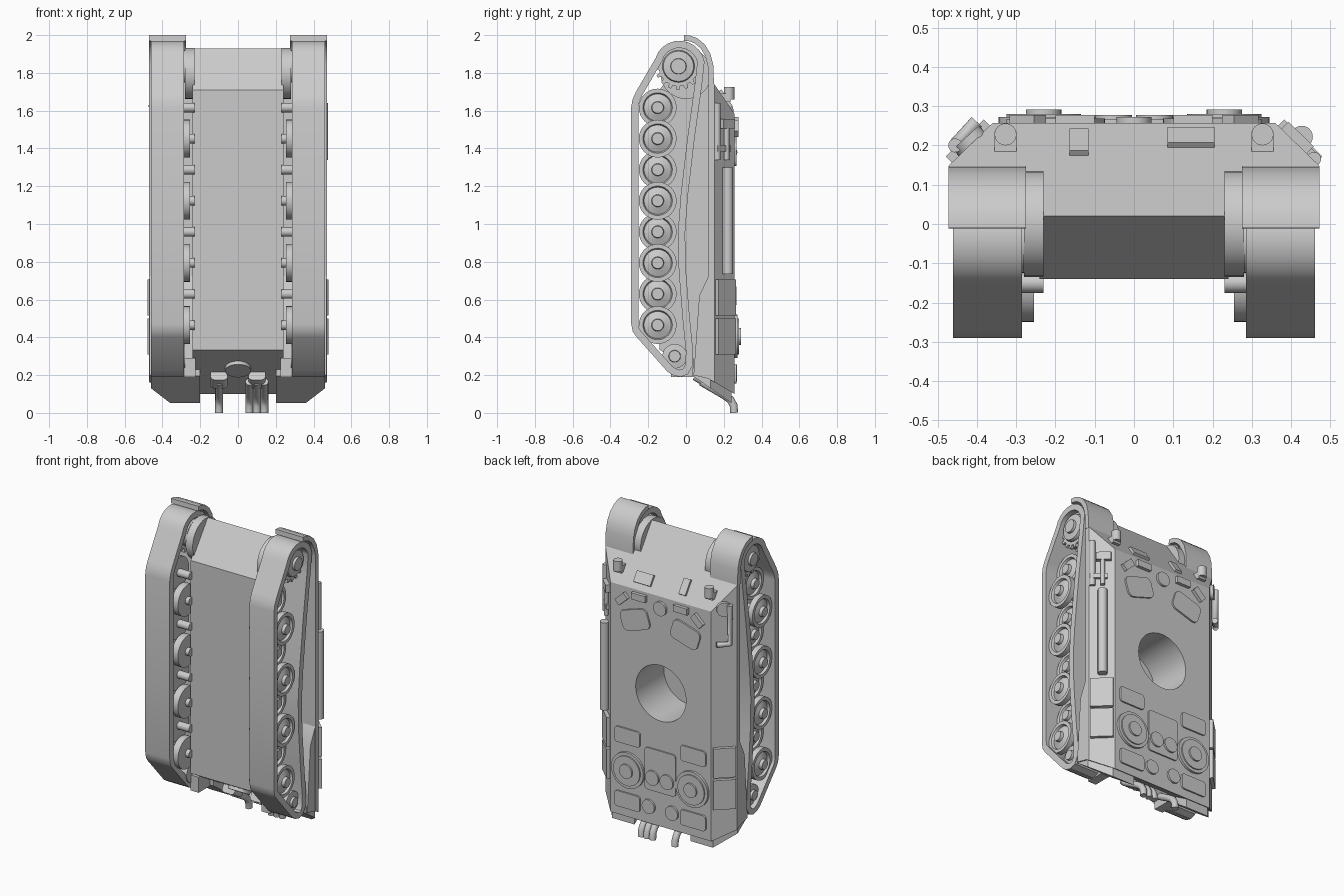
import bpy, bmesh, math
from mathutils import Vector, Matrix

cube = bpy.data.objects.get("Cube")
if cube:
    bpy.data.objects.remove(cube, do_unlink=True)

grey = bpy.data.materials.new("hull_grey")
grey.use_nodes = True
grey.diffuse_color = (0.6, 0.6, 0.6, 1)
grey.node_tree.nodes["Principled BSDF"].inputs["Base Color"].default_value = grey.diffuse_color


def finish(name, bm, smooth=True):
    bmesh.ops.recalc_face_normals(bm, faces=bm.faces)
    mesh = bpy.data.meshes.new(name)
    bm.to_mesh(mesh)
    bm.free()
    mesh.materials.append(grey)
    ob = bpy.data.objects.new(name, mesh)
    bpy.context.collection.objects.link(ob)
    if smooth:
        bpy.ops.object.select_all(action='DESELECT')
        ob.select_set(True)
        bpy.context.view_layer.objects.active = ob
        bpy.ops.object.shade_smooth_by_angle(angle=math.radians(32))
    return ob


def skin(name, loops, closed=False, smooth=True):
    """Bridge equal-length point loops; cap the ends unless closed."""
    bm = bmesh.new()
    rings = [[bm.verts.new(p) for p in lp] for lp in loops]
    pairs = list(zip(rings, rings[1:])) + ([(rings[-1], rings[0])] if closed else [])
    for a, b in pairs:
        for i in range(len(a)):
            j = (i + 1) % len(a)
            bm.faces.new((a[i], a[j], b[j], b[i]))
    if not closed:
        bm.faces.new(rings[0])
        bm.faces.new(rings[-1])
    return finish(name, bm, smooth)


def prism(name, pts, x0, x1):
    return skin(name, [[(x, y, z) for y, z in pts] for x in (x0, x1)])


def slabs(name, rows):
    """Stack of rows (y, x0, x1, z0, z1) going up the hull."""
    return skin(name, [[(a, y, c), (b, y, c), (b, y, d), (a, y, d)] for y, a, b, c, d in rows], smooth=False)


def band(name, pts, x0, x1, t, closed):
    """Strip of thickness t inside a (y, z) path."""
    loops, n = [], len(pts)
    for i, (y, z) in enumerate(pts):
        p = pts[i - 1] if closed or i else pts[0]
        q = pts[(i + 1) % n] if closed or i < n - 1 else pts[-1]
        d = Vector((q[0] - p[0], q[1] - p[1])).normalized()
        yi, zi = y + d.y * t, z - d.x * t
        loops.append([(x0, y, z), (x1, y, z), (x1, yi, zi), (x0, yi, zi)])
    return skin(name, loops, closed)


def lathe(name, y, z, profile, s, seg=32):
    """Turn (radius, x) pairs about an axle along x."""
    return skin(name, [[(s * x, y + r * math.cos(k * math.tau / seg), z + r * math.sin(k * math.tau / seg))
                        for k in range(seg)] for r, x in profile])


def cyl(name, a, b, r, seg=32):
    a, b = Vector(a), Vector(b)
    bm = bmesh.new()
    m = Matrix.Translation((a + b) / 2) @ (b - a).to_track_quat('Z', 'Y').to_matrix().to_4x4()
    bmesh.ops.create_cone(bm, cap_ends=True, segments=seg, radius1=r, radius2=r, depth=(b - a).length, matrix=m)
    return finish(name, bm)


def block(name, at, size, axis='Z', turn=0.0, corner=0.0):
    """Box, with optional rounded corners seen along y."""
    bm = bmesh.new()
    bmesh.ops.create_cube(bm, size=1, matrix=Matrix.Diagonal((*size, 1)))
    if corner:
        edges = [e for e in bm.edges if abs(e.verts[0].co.y - e.verts[1].co.y) > 1e-5]
        bmesh.ops.bevel(bm, geom=edges, offset=corner, segments=4, profile=0.5, affect='EDGES')
    bm.transform(Matrix.Translation(at) @ Matrix.Rotation(turn, 4, axis))
    return finish(name, bm, corner > 0)


def pipe(name, pts, r):
    cu = bpy.data.curves.new(name, 'CURVE')
    cu.dimensions, cu.bevel_depth, cu.bevel_resolution, cu.use_fill_caps = '3D', r, 4, True
    sp = cu.splines.new('POLY')
    sp.points.add(len(pts) - 1)
    for p, co in zip(sp.points, pts):
        p.co = (*co, 1)
    cu.materials.append(grey)
    bpy.context.collection.objects.link(bpy.data.objects.new(name, cu))


DECK = 0.257


def nose(y):
    return 1.93 - (y - 0.02) * 1.46


def tail(y):
    return 0.1 + (DECK - y) * 0.59


# Hull: narrow lower tub and wide upper body with sloping sides
lower = slabs("lower_hull", [(-0.14, -0.24, 0.24, tail(-0.14), 1.71)] +
              [(y, -0.24, 0.24, tail(y), nose(y)) for y in (0.02, 0.12)])
upper = slabs("upper_hull", [(y, -w, w, tail(y), nose(y)) for y, w in ((0.12, 0.47), (0.15, 0.47), (DECK, 0.36))])

# Turret ring opening
cutter = cyl("turret_ring_cutter", (0, -0.03, 0.96), (0, 0.4, 0.96), 0.18, 48)
cutter.hide_render = True
cutter.hide_viewport = True
for ob in (lower, upper):
    mod = ob.modifiers.new("turret_ring", 'BOOLEAN')
    mod.operation, mod.object, mod.solver = 'DIFFERENCE', cutter, 'EXACT'

# Track outline: ground run, idler, sagging return run, sprocket
track = [(-0.29, 0.47), (-0.29, 1.0), (-0.29, 1.62), (-0.283, 1.66), (-0.265, 1.7), (-0.16, 1.88)]
track += [(-0.035 + 0.135 * math.cos(a), 1.835 + 0.135 * math.sin(a))
          for a in (math.radians(d) for d in range(145, -1, -15))]
track += [(0.085, 1.74), (0.045, 1.45), (0.01, 1.15), (-0.005, 0.95), (0.0, 0.75), (0.02, 0.5), (0.037, 0.33),
          (0.035, 0.25), (0.01, 0.205), (-0.03, 0.19), (-0.07, 0.2), (-0.1, 0.22), (-0.26, 0.4), (-0.282, 0.43)]
guard = [(-0.01, 2.0), (0.02, 1.998), (0.06, 1.983), (0.1, 1.95), (0.13, 1.9), (0.145, 1.84), (0.148, 1.74)]
wheel = [(0.005, 0.46), (0.03, 0.46), (0.033, 0.44), (0.072, 0.425), (0.078, 0.44), (0.1, 0.44),
         (0.1, 0.405), (0.005, 0.4)]
gear = [(-0.04 + r * math.cos(a), 1.835 + r * math.sin(a)) for k in range(17)
        for r, a in ((rr, (k + o) * math.tau / 17) for rr, o in ((0.105, 0), (0.105, 0.4), (0.125, 0.55), (0.125, 0.85)))]

for s, side in ((1, "left"), (-1, "right")):
    band(side + "_track", track, s * 0.285, s * 0.46, 0.038, True)
    band(side + "_mudguard", guard, s * 0.275, s * 0.472, 0.03, False)

    # Interleaved road wheels: even ones outside, odd ones inside
    for i in range(8):
        z, inset = 0.465 + i * 0.1645, 0.06 * (i % 2)
        lathe(f"{side}_road_wheel_{i}", -0.15, z, [(r, x - inset) for r, x in wheel], s)
        cyl(f"{side}_inner_wheel_{i}", (s * (0.255 + inset), -0.15, z), (s * (0.3 + inset), -0.15, z), 0.1)
        cyl(f"{side}_axle_{i}", (s * 0.23, -0.15, z), (s * 0.4, -0.15, z), 0.025, 16)

    # Drive sprocket, final drive housing and idler
    for x in (0.32, 0.40):
        prism(side + "_sprocket_teeth", gear, s * x, s * (x + 0.018))
    lathe(side + "_sprocket", -0.04, 1.835, [(0.005, 0.46), (0.04, 0.46), (0.042, 0.445), (0.08, 0.44),
                                             (0.085, 0.425), (0.085, 0.28), (0.005, 0.28)], s)
    cyl(side + "_final_drive", (s * 0.23, 0, 1.797), (s * 0.28, 0, 1.797), 0.135)
    lathe(side + "_idler", -0.06, 0.3, [(0.005, 0.45), (0.03, 0.45), (0.032, 0.435), (0.065, 0.43),
                                        (0.065, 0.28), (0.005, 0.28)], s)
    block(side + "_idler_mount", (s * 0.255, -0.02, 0.24), (0.06, 0.12, 0.1))

    # Sponson floor dropping toward the rear, and its overhanging tail
    prism(side + "_sponson_drop", [(0.04, 0.2), (0.07, 0.62), (0.122, 0.73), (0.122, 0.18)], s * 0.24, s * 0.468)
    slabs(side + "_tail_overhang", [(y, s * 0.2, s * w, 0.2 - (y - 0.03) * 0.7, tail(y) + 0.01)
                                    for y, w in ((0.035, 0.46), (0.13, 0.46), (0.24, 0.36))])

    # Stowage bins on the sloping side
    slope = math.radians(46) if s > 0 else math.radians(134)
    for z in (0.405, 0.61):
        block(side + "_side_bin", (s * 0.418, 0.206, z), (0.036, 0.135, 0.19), 'Z', slope)

    # Headlamps on the front plate
    block(side + "_lamp_bracket", (s * 0.327, 0.205, 1.668), (0.055, 0.06, 0.045))
    cyl(side + "_lamp", (s * 0.327, 0.228, 1.66), (s * 0.327, 0.228, 1.725), 0.028, 24)

    # Engine deck: fans, grilles, filler caps
    cyl(side + "_fan_ring", (s * 0.23, 0.25, 0.405), (s * 0.23, 0.272, 0.405), 0.115, 40)
    cyl(side + "_fan_dish", (s * 0.23, 0.25, 0.405), (s * 0.23, 0.28, 0.405), 0.095, 40)
    cyl(side + "_fan_cap", (s * 0.23, 0.25, 0.405), (s * 0.23, 0.291, 0.405), 0.045)
    for z in (0.205, 0.62):
        block(side + "_grille", (s * 0.235, 0.257, z), (0.18, 0.02, 0.1), corner=0.018)
    cyl(side + "_hatch_cap", (s * 0.052, 0.25, 0.405), (s * 0.052, 0.277, 0.405), 0.047)
    cyl(side + "_filler_cap", (s * 0.083, 0.25, 0.21), (s * 0.083, 0.27, 0.21), 0.045)

    # Crew hatches and periscopes
    block(side + "_crew_hatch", (s * 0.18, 0.257, 1.39), (0.2, 0.022, 0.13), 'Y', s * 0.3, 0.035)
    block(side + "_periscope", (s * 0.15, 0.262, 1.545), (0.1, 0.032, 0.042))
    block(side + "_corner_periscope", (s * 0.27, 0.262, 1.505), (0.085, 0.032, 0.045), 'Y', s * 0.75)

    # Corner grab pipe and side disc
    if s < 0:
        pipe("right_side_pipe", [(-0.4, 0.26, 1.38), (-0.455, 0.2, 1.38), (-0.455, 0.2, 1.63)], 0.018)
        cyl("right_side_disc", (-0.4, 0.19, 1.6), (-0.428, 0.22, 1.6), 0.045)

block("engine_hatch", (0, 0.257, 0.455), (0.22, 0.018, 0.27), corner=0.02)
cyl("deck_vent", (0, 0.25, 1.51), (0, 0.272, 1.51), 0.045)

# Front plate fittings, tilted to the plate
tilt = math.atan2(0.566, 0.825)
block("driver_visor", (0.145, 0.215, nose(0.215)), (0.12, 0.03, 0.07), 'X', tilt)
block("gun_port", (-0.14, 0.203, nose(0.203)), (0.048, 0.03, 0.1), 'X', tilt)

# Left side gear: cleaning rod tube and tools
cyl("rod_tube", (0.427, 0.222, 0.735), (0.427, 0.222, 1.3), 0.028, 24)
for z in (0.82, 1.22):
    block("tube_bracket", (0.415, 0.21, z), (0.03, 0.03, 0.04), 'Z', math.radians(46))
cyl("tool_handle", (0.458, 0.165, 1.34), (0.458, 0.165, 1.64), 0.018, 16)
cyl("tool_bar", (0.42, 0.215, 1.34), (0.42, 0.215, 1.54), 0.014, 16)
block("tool_head", (0.415, 0.218, 1.53), (0.03, 0.09, 0.05), 'Z', math.radians(46))
block("tool_clamp", (0.43, 0.193, 1.4), (0.03, 0.1, 0.03), 'Z', math.radians(46))

# Rear plate: round access cover and exhaust pipes bending backward
back = Vector((0, -0.51, -0.86))
cover = Vector((0, 0.02, tail(0.02)))
cyl("rear_cover", cover - back * 0.02, cover + back * 0.02, 0.068)
for x in (-0.1, 0.1):
    block("exhaust_base", (x, 0.09, 0.178), (0.09, 0.09, 0.06), 'X', -0.53, 0.02)
for x in (-0.1, 0.06, 0.1, 0.14):
    pipe("exhaust_pipe", [(x, 0.08, 0.165), (x, 0.2, 0.095), (x, 0.235, 0.07), (x, 0.252, 0.04), (x, 0.255, 0)], 0.021)
